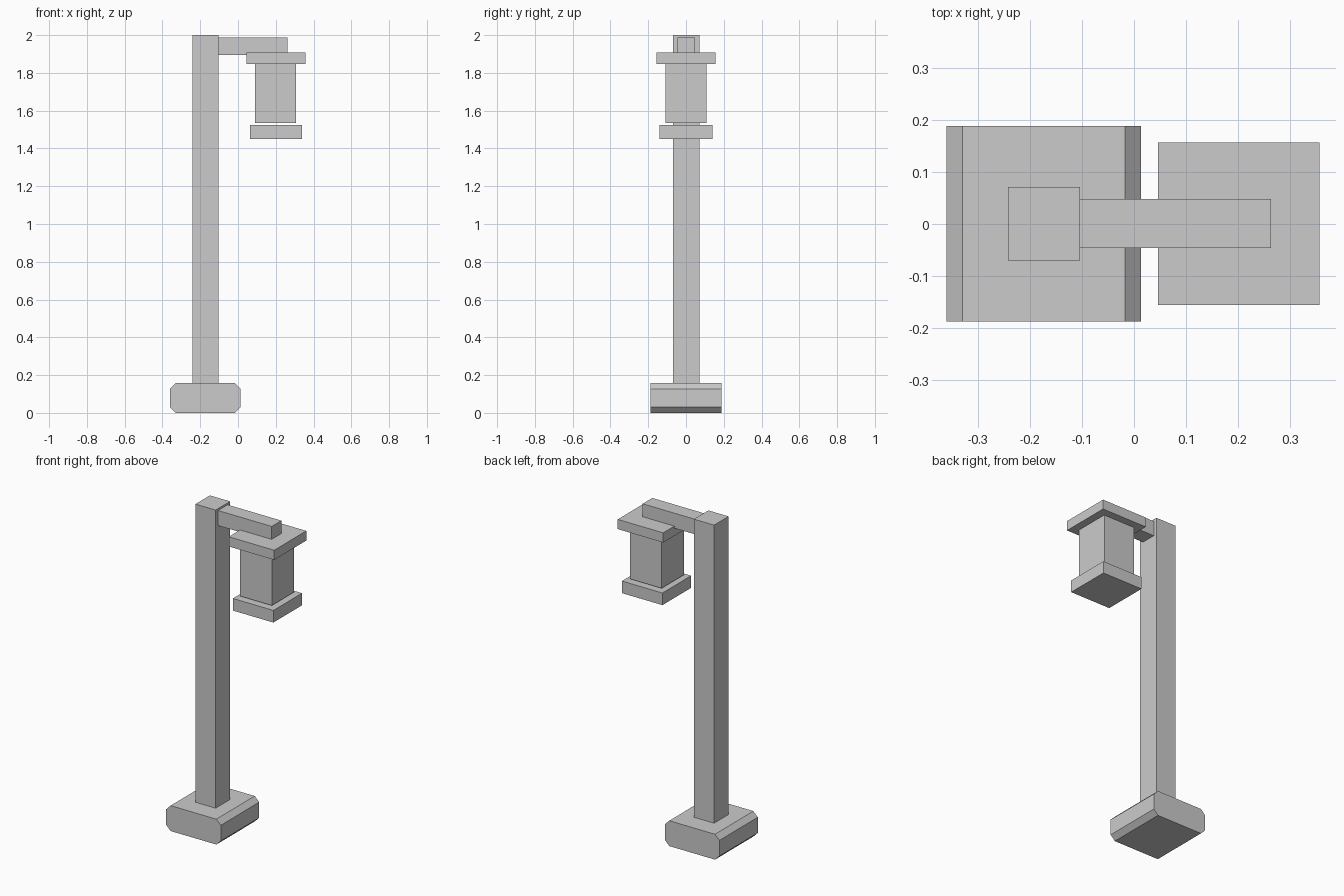
import bpy
import bmesh

cube = bpy.data.objects.get("Cube")
if cube:
    bpy.data.objects.remove(cube, do_unlink=True)

gray = bpy.data.materials.new("light_gray")
gray.use_nodes = True
COLOR = (0.6, 0.6, 0.6, 1)
gray.diffuse_color = COLOR
gray.node_tree.nodes["Principled BSDF"].inputs["Base Color"].default_value = COLOR


def box(name, xs, ys, zs, chamfer=0):
    """Box between limits; chamfer cuts the edges that run along y."""
    bm = bmesh.new()
    bmesh.ops.create_cube(bm, size=1)
    for v in bm.verts:
        for axis, limits in enumerate((xs, ys, zs)):
            v.co[axis] = limits[v.co[axis] > 0]
    if chamfer:
        edges = [e for e in bm.edges
                 if abs(e.verts[0].co.y - e.verts[1].co.y) > chamfer]
        bmesh.ops.bevel(bm, geom=edges, offset=chamfer, segments=1,
                        affect='EDGES')
    mesh = bpy.data.meshes.new(name)
    bm.to_mesh(mesh)
    bm.free()
    mesh.materials.append(gray)
    obj = bpy.data.objects.new(name, mesh)
    bpy.context.collection.objects.link(obj)
    return obj


# Foot, post and arm
box("base", (-0.36, 0.013), (-0.187, 0.188), (0, 0.157), chamfer=0.03)
box("post", (-0.242, -0.104), (-0.07, 0.071), (0.15, 2))
box("arm", (-0.11, 0.263), (-0.046, 0.048), (1.895, 1.988))

# Hanging lantern
box("lantern_cap", (0.046, 0.357), (-0.156, 0.157), (1.848, 1.908))
box("lantern_body", (0.09, 0.308), (-0.109, 0.109), (1.535, 1.85))
box("lantern_tray", (0.063, 0.34), (-0.14, 0.14), (1.45, 1.525))
